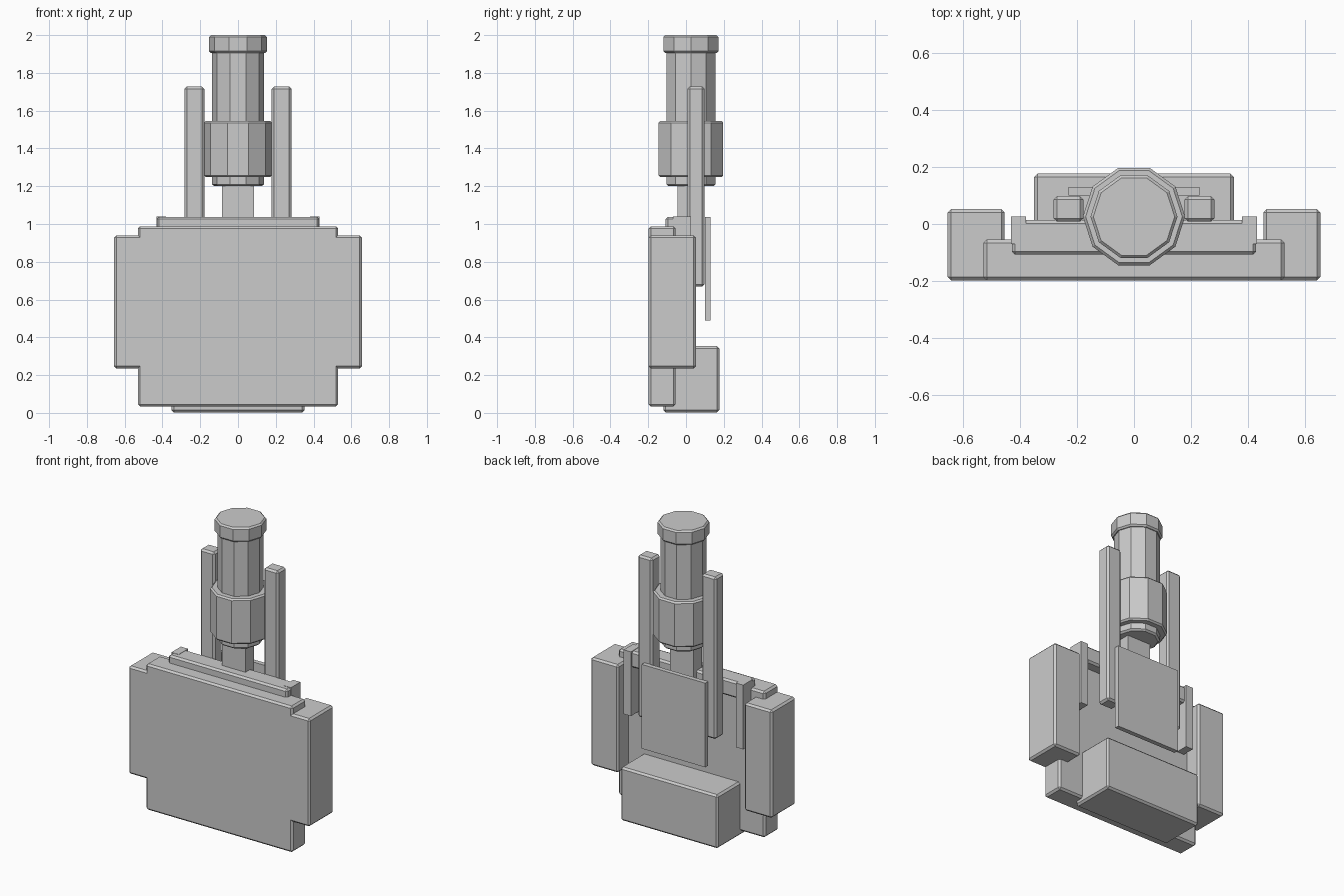
import bpy
import math

if "Cube" in bpy.data.objects:
    bpy.data.objects.remove(bpy.data.objects["Cube"])


def finish(ob, name, bevel):
    ob.name = name
    if bevel:
        m = ob.modifiers.new("Bevel", 'BEVEL')
        m.width = bevel
        m.segments = 1
        m.limit_method = 'ANGLE'
        m.angle_limit = math.radians(50)
    return ob


def box(name, x, y, z, bevel=0.012):
    bpy.ops.mesh.primitive_cube_add(size=1)
    ob = bpy.context.object
    ranges = (x, y, z)
    for v in ob.data.vertices:
        v.co = [r[0] + (c + 0.5) * (r[1] - r[0]) for c, r in zip(v.co, ranges)]
    return finish(ob, name, bevel)


def drum(name, rings, y=0.026, sides=10):
    # stack of (radius, z) rings, closed at both ends
    verts, faces = [], []
    for r, z in rings:
        for i in range(sides):
            a = 2 * math.pi * i / sides
            verts.append((r * math.cos(a), y + r * math.sin(a), z))
    for k in range(len(rings) - 1):
        for i in range(sides):
            j = (i + 1) % sides
            faces.append((k * sides + i, k * sides + j,
                          (k + 1) * sides + j, (k + 1) * sides + i))
    faces.append(tuple(reversed(range(sides))))
    faces.append(tuple(range((len(rings) - 1) * sides, len(rings) * sides)))
    me = bpy.data.meshes.new(name)
    me.from_pydata(verts, [], faces)
    ob = bpy.data.objects.new(name, me)
    bpy.context.collection.objects.link(ob)
    return finish(ob, name, 0)


# Main body
box("front_plate", (-0.53, 0.53), (-0.198, -0.055), (0.033, 0.988))
box("top_bar", (-0.43, 0.43), (-0.108, 0.014), (0.93, 1.038))
box("bottom_block", (-0.352, 0.352), (-0.12, 0.177), (0.003, 0.353))
box("back_panel", (-0.23, 0.23), (0.1, 0.13), (0.488, 1.038), 0)
box("neck", (-0.085, 0.085), (-0.045, 0.045), (0.67, 1.22), 0)

# Mirrored side parts
for s, side in ((-1, "left"), (1, "right")):
    def span(a, b):
        return tuple(sorted((s * a, s * b)))
    box(side + "_side_block", span(0.455, 0.656), (-0.198, 0.052), (0.235, 0.94))
    box(side + "_post", span(0.178, 0.283), (0.008, 0.098), (0.668, 1.727))
    box(side + "_bracket_leg", span(0.38, 0.432), (-0.07, 0.027), (0.62, 1.04), 0)

# Ten-sided handle with chamfered rims
b = 0.01
drum("handle_base", [(0.125, 1.2), (0.137, 1.2 + b), (0.137, 1.27)])
drum("handle_collar", [(0.17, 1.248), (0.18, 1.248 + b), (0.18, 1.546 - b), (0.17, 1.546)])
drum("handle_shaft", [(0.137, 1.27), (0.137, 1.92)])
drum("handle_cap", [(0.143, 1.905), (0.153, 1.905 + b), (0.153, 2 - b), (0.143, 2.0)])
